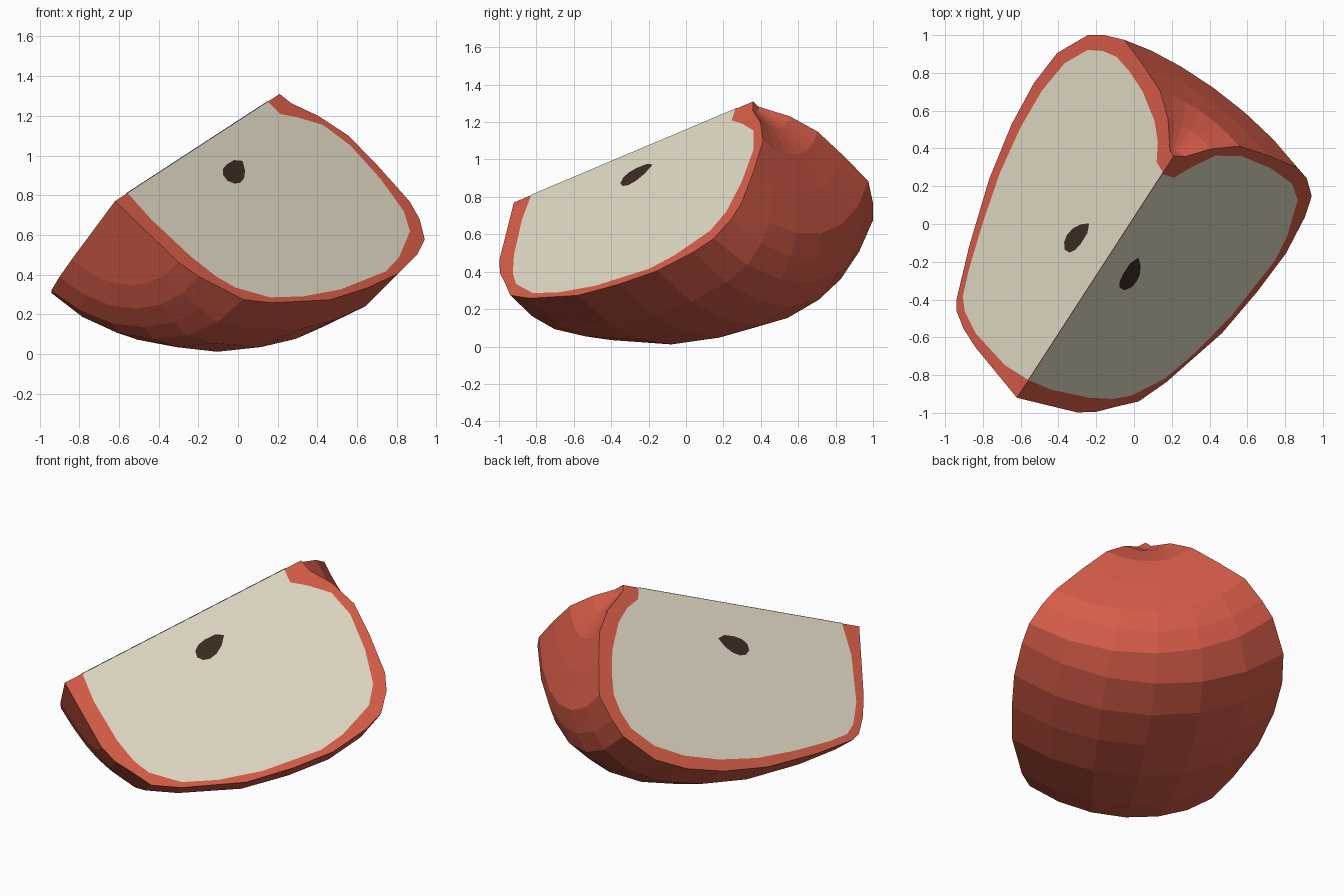
import bpy, bmesh, math
from mathutils import Vector

if "Cube" in bpy.data.objects:
    bpy.data.objects.remove(bpy.data.objects["Cube"])

# Core edge of the wedge (blossom end to stem end) and the two cut directions
BASE = Vector((-0.62, -0.92, 0.77))
AXIS = Vector((0.513, 0.791, 0.334)).normalized()


def across(v):
    v = Vector(v)
    return (v - AXIS * v.dot(AXIS)).normalized()


LEFT = across((-0.483, 0.587, -0.650))
RIGHT = across((0.710, -0.173, -0.683))
STEPS = 6


def material(name, rgb):
    m = bpy.data.materials.new(name)
    m.diffuse_color = (*rgb, 1)
    m.use_nodes = True
    m.node_tree.nodes["Principled BSDF"].inputs["Base Color"].default_value = m.diffuse_color
    return m


SKIN = material("red skin", (0.672, 0.107, 0.065))
FLESH = material("cream flesh", (0.75, 0.69, 0.55))
SEED = material("dark brown seed", (0.045, 0.025, 0.016))


def finish(name, bm, mat):
    mesh = bpy.data.meshes.new(name)
    bm.to_mesh(mesh)
    bm.free()
    mesh.materials.append(mat)
    ob = bpy.data.objects.new(name, mesh)
    bpy.context.collection.objects.link(ob)
    return ob


def point(t, r, u):
    return BASE + AXIS * t + u * r


# Skin profiles (distance along core, radius) on the two cuts, without the poles
left_profile = [(0, .22), (0, .45), (.014, .595), (.05, .716), (.093, .761), (.35, .895),
                (.693, 1.04), (1.0, 1.12), (1.256, 1.147), (1.473, 1.124), (1.682, 1.006),
                (1.753, .909), (1.829, .763), (1.819, .549), (1.80, .342), (1.731, .181),
                (1.62, .043)]
right_profile = [(0, .22), (0, .45), (.03, .57), (.09, .68), (.15, .80), (.302, .898),
                 (.661, 1.051), (.95, 1.105), (1.213, 1.13), (1.45, 1.10), (1.58, 1.057),
                 (1.676, .951), (1.724, .846), (1.755, .603), (1.767, .38), (1.711, .207),
                 (1.63, .075)]

# Apple wedge: skin swept a quarter turn, closed by the two cuts
bm = bmesh.new()
bottom = bm.verts.new(BASE)
top = bm.verts.new(point(1.618, 0, LEFT))
columns = []
for i in range(STEPS + 1):
    f = i / STEPS
    u = LEFT * math.cos(f * math.pi / 2) + RIGHT * math.sin(f * math.pi / 2)
    columns.append([bm.verts.new(point(a[0] * (1 - f) + b[0] * f, a[1] * (1 - f) + b[1] * f, u))
                    for a, b in zip(left_profile, right_profile)])
for c, d in zip(columns, columns[1:]):
    bm.faces.new((bottom, c[0], d[0]))
    bm.faces.new((top, d[-1], c[-1]))
    for j in range(len(c) - 1):
        bm.faces.new((c[j], c[j + 1], d[j + 1], d[j]))
for c in (columns[0], columns[-1]):
    bm.faces.new([bottom] + c + [top])
bmesh.ops.recalc_face_normals(bm, faces=bm.faces)
finish("apple_wedge", bm, SKIN)


# Thin inlays lying on a cut
def inlay(name, outline, u, out, lift, mat):
    bm = bmesh.new()
    face = bm.faces.new([bm.verts.new(point(t, r, u) + out * lift) for t, r in outline])
    face.normal_update()
    if face.normal.dot(out) < 0:
        face.normal_flip()
    finish(name, bm, mat)


left_flesh = [(.12, 0), (.069, .2), (.055, .505), (.086, .658), (.133, .731), (.26, .80),
              (.495, .90), (.76, .994), (1.03, 1.05), (1.266, 1.065), (1.47, 1.035),
              (1.625, .946), (1.69, .85), (1.731, .741), (1.735, .60), (1.72, .443),
              (1.664, .254), (1.60, .15), (1.52, .078), (1.51, 0)]
right_flesh = [(.12, 0), (.097, .184), (.103, .461), (.13, .62), (.175, .726), (.319, .869),
               (.52, .96), (.78, 1.036), (1.154, 1.086), (1.317, 1.062), (1.54, .979),
               (1.627, .873), (1.687, .666), (1.715, .43), (1.68, .262), (1.576, .155),
               (1.494, .09), (1.50, 0)]
seed_outline = [(.985, .19), (.94, .24), (.89, .27), (.84, .28), (.80, .268), (.775, .235),
                (.785, .195), (.82, .17), (.87, .16), (.94, .162)]

for side, u, out, flesh, shift in (("left", LEFT, -RIGHT, left_flesh, .055),
                                   ("right", RIGHT, -LEFT, right_flesh, 0)):
    inlay(side + "_flesh", flesh, u, out, .003, FLESH)
    inlay(side + "_seed", [(t, r + shift) for t, r in seed_outline], u, out, .006, SEED)
